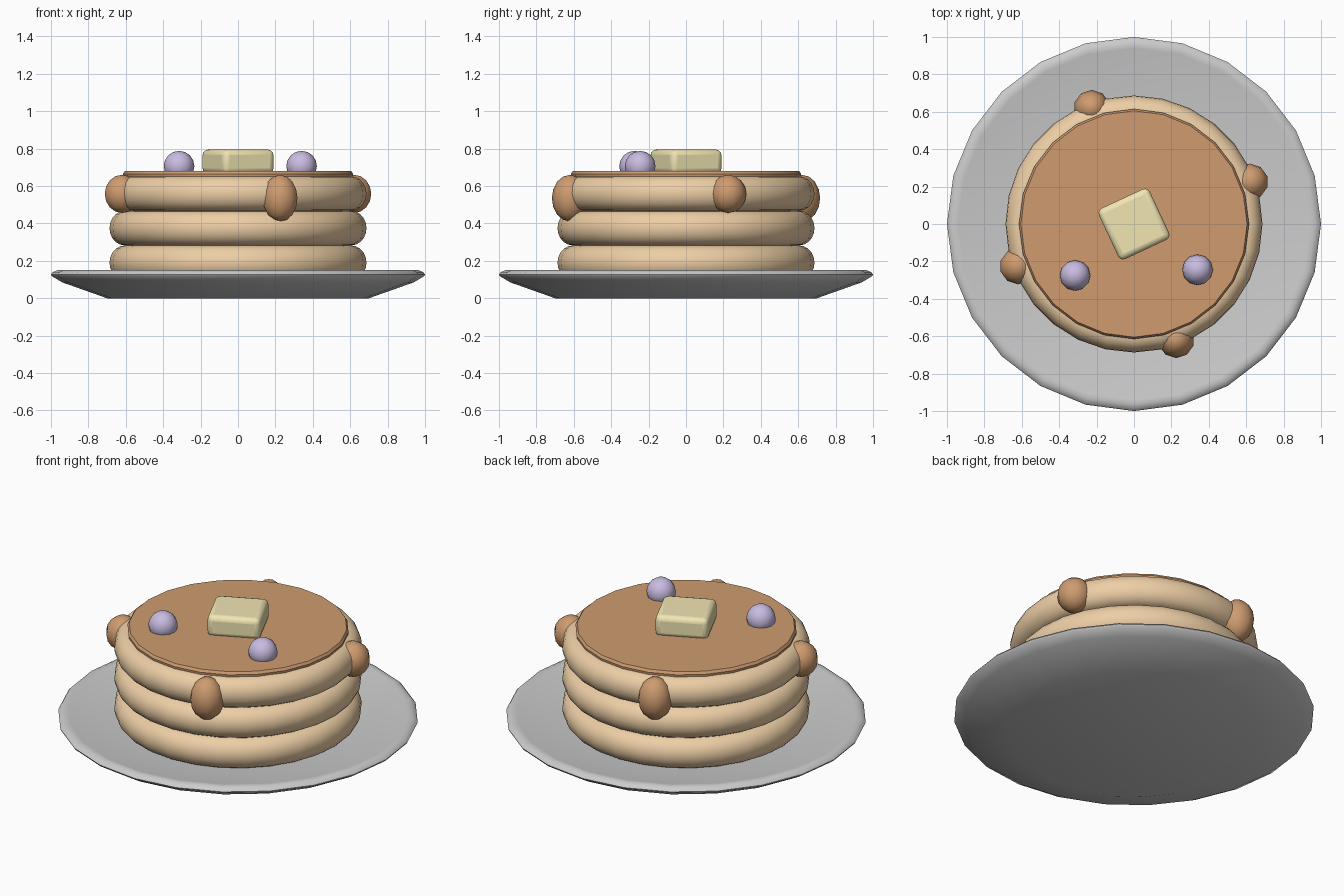
import bpy, math
from math import cos, sin, pi, radians

if "Cube" in bpy.data.objects:
    bpy.data.objects.remove(bpy.data.objects["Cube"])


def paint(ob, name, rgb):
    m = bpy.data.materials.get(name) or bpy.data.materials.new(name)
    m.diffuse_color = (*rgb, 1)
    m.use_nodes = True
    m.node_tree.nodes["Principled BSDF"].inputs["Base Color"].default_value = m.diffuse_color
    ob.data.materials.append(m)


def smooth(ob, angle=40):
    bpy.ops.object.select_all(action='DESELECT')
    ob.select_set(True)
    bpy.context.view_layer.objects.active = ob
    bpy.ops.object.shade_smooth_by_angle(angle=radians(angle))


def lathe(name, profile, n):
    """Spin an (r, z) profile, bottom to top, around z; cap both ends."""
    verts = [(r * cos(2 * pi * i / n), r * sin(2 * pi * i / n), z)
             for r, z in profile for i in range(n)]
    faces = [(k * n + i, k * n + (i + 1) % n, (k + 1) * n + (i + 1) % n, (k + 1) * n + i)
             for k in range(len(profile) - 1) for i in range(n)]
    last = (len(profile) - 1) * n
    faces += [tuple(reversed(range(n))), tuple(range(last, last + n))]
    me = bpy.data.meshes.new(name)
    me.from_pydata(verts, [], faces)
    ob = bpy.data.objects.new(name, me)
    bpy.context.collection.objects.link(ob)
    smooth(ob)
    return ob


def ball(name, loc, scale, seg, rings, turn=0):
    bpy.ops.mesh.primitive_uv_sphere_add(segments=seg, ring_count=rings, radius=1,
                                         location=loc, rotation=(0, 0, turn))
    ob = bpy.context.object
    ob.name = name
    ob.scale = scale
    smooth(ob)
    return ob


# Plate with a shallow dish
lathe("plate", [(0.70, 0), (0.94, 0.085), (0.995, 0.118), (1.0, 0.128), (0.99, 0.14),
                (0.965, 0.15), (0.94, 0.147), (0.70, 0.1)], 24)

# Three stacked pancakes with rounded rims
for k in range(3):
    zc, h = 0.19 + 0.185 * k, 0.0925
    rim = [(0.605 + 0.082 * cos(a), zc + h * sin(a))
           for a in (-pi / 2 + pi * i / 10 for i in range(11))]
    paint(lathe(f"pancake_{k + 1}", rim, 28), "pancake", (0.85, 0.62, 0.38))

# Syrup pool
SYRUP = (0.62, 0.33, 0.16)
paint(lathe("syrup_pool", [(0.61, 0.63), (0.615, 0.665), (0.605, 0.68)], 24), "syrup", SYRUP)

# Syrup drips around the edge
for k, half in enumerate((0.102, 0.125, 0.102, 0.125)):
    a = radians(20 + 90 * k)
    drip = ball(f"syrup_drip_{k + 1}", (0.66 * cos(a), 0.66 * sin(a), 0.66 - half),
                (0.097, 0.097, half), 10, 8)
    paint(drip, "syrup", SYRUP)

# Butter pat
bpy.ops.mesh.primitive_cube_add(size=1, location=(0, 0, 0.73), rotation=(0, 0, radians(25)))
butter = bpy.context.object
butter.name = "butter"
butter.scale = (0.3, 0.3, 0.13)
bpy.ops.object.transform_apply(location=False, rotation=False, scale=True)
bevel = butter.modifiers.new("round", 'BEVEL')
bevel.width, bevel.segments = 0.03, 3
smooth(butter)
paint(butter, "butter", (0.88, 0.79, 0.45))

# Berries
for k, (x, y) in enumerate(((-0.315, -0.275), (0.34, -0.245))):
    paint(ball(f"berry_{k + 1}", (x, y, 0.706), (0.082,) * 3, 12, 8),
          "berry", (0.58, 0.5, 0.75))
